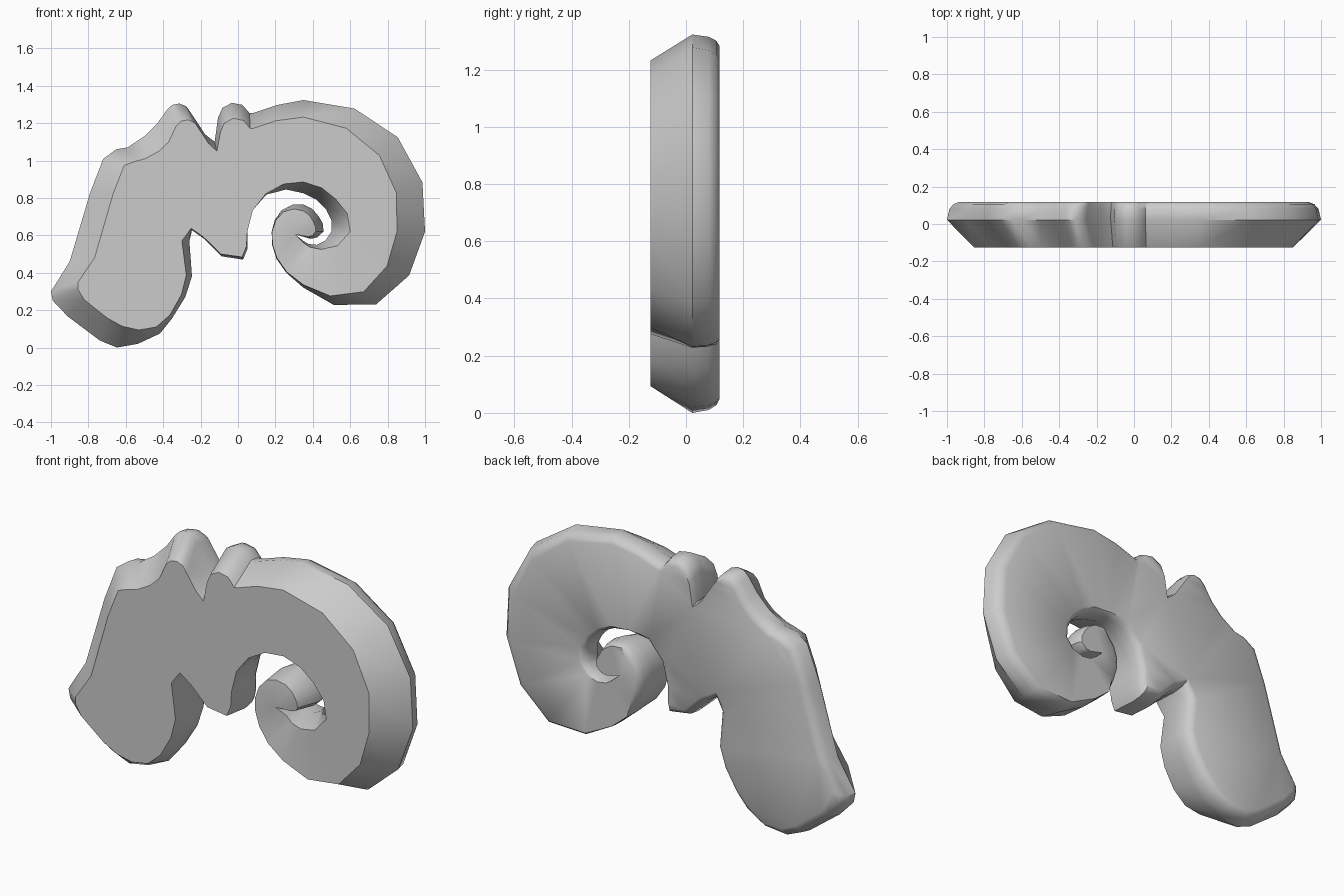
import bpy, bmesh
from math import radians, cos, sin
from mathutils import Vector

if "Cube" in bpy.data.objects:
    bpy.data.objects.remove(bpy.data.objects["Cube"])

outline = []   # (widest-section point, front-edge point) pairs, clockwise


def polar(cx, cz, r, deg):
    return Vector((cx + r * cos(radians(deg)), 0, cz + r * sin(radians(deg))))


def stretch(points, a, b):
    """Plain points; the front edge is shifted by a at the start, b at the end."""
    for i, p in enumerate(points):
        d = Vector(a).lerp(Vector(b), i / max(1, len(points) - 1))
        p = Vector((p[0], 0, p[1])) if len(p) == 2 else p
        outline.append((p, p + Vector((d.x, 0, d.y))))


def bump(cx, cz, r, start, end, a, b):
    """Rounded crest bump drawn as an arc."""
    stretch([polar(cx, cz, r, start + (end - start) * i / 4) for i in range(5)], a, b)


def refine(v):
    """Insert a smooth in-between value between all neighbours."""
    out = [v[0]]
    for i in range(len(v) - 1):
        before, after = v[max(i - 1, 0)], v[min(i + 2, len(v) - 1)]
        out += [(9 * (v[i] + v[i + 1]) - before - after) / 16, v[i + 1]]
    return out


def spiral(start, turn, radii, front_radii, sink):
    """Spiral with radii given every 45 degrees; sink recesses the front edge."""
    pairs = list(zip(refine(radii), refine(front_radii)))
    for i, (r, f) in enumerate(pairs):
        deg = start + turn * 22.5 * i
        front = polar(.35, .62, f, deg)
        front.y = sink(i / (len(pairs) - 1))
        outline.append((polar(.35, .62, r, deg), front))


# Outer side of the lobe, then the shoulder
stretch([(-1, .30), (-.90, .46), (-.79, .83), (-.72, 1.01), (-.65, 1.06)],
        (.145, .05), (.10, -.065))
stretch([(-.59, 1.07), (-.50, 1.13), (-.43, 1.20)], (.095, -.06), (.06, -.10))

# Two crest bumps with the notch between them
bump(-.32, 1.235, .07, 150, 20, (.05, -.085), (.045, -.09))
stretch([(-.176, 1.14), (-.125, 1.10)], (.02, -.05), (.012, -.05))
bump(-.02, 1.222, .087, 175, 22, (.012, -.08), (.005, -.085))
stretch([(.08, 1.253), (.21, 1.297)], (.005, -.08), (-.01, -.085))

# Outside of the horn, winding into the curl, and the bottom of its slot
spiral(90, -1,
       [.703, .713, .65, .55, .30, .205, .17, .163, .145, .115, .107, .055],
       [.612, .575, .50, .455, .285, .20, .168, .15, .11, .075, .065, .04],
       lambda t: .05 * max(0, t - .4))
stretch([(.305, .605)], (0, 0), (0, 0))

# Inner wall of the horn, unwinding from the slot
spiral(-90, 1,
       [.05, .10, .15, .17, .205, .28, .30],
       [.06, .135, .25, .245, .265, .285, .30],
       lambda t: .03 * max(0, 1 - 4 * t))

# Hanging tab
stretch([(.05, .525), (.027, .47), (-.086, .487), (-.18, .58), (-.246, .627)],
        (-.005, .015), (-.005, .01))

# Inner side of the lobe, then its foot
stretch([(-.26, .57), (-.246, .38), (-.283, .268), (-.353, .155)],
        (-.04, 0), (-.01, .02))
stretch([(-.417, .075), (-.535, .02), (-.647, 0)], (-.02, .035), (.03, .113))
stretch([(-.738, .037), (-.91, .166), (-.99, .25)], (.04, .12), (.135, .06))

# Loft sections from front to back: depth, share of the shift to the front edge
bm = bmesh.new()
rings = []
n = len(outline)
for depth, share in ((-.125, 1), (.022, 0), (.08, .09), (.106, .24), (.118, .45)):
    ring = []
    for i, (middle, front) in enumerate(outline):
        p = middle.lerp(front, share)
        p.y = depth + (front.y if share == 1 else 0)
        # Straight-sided edges are still rounded over at the back
        if depth > .05 and middle.x < .25 and (front - middle).length < .06 \
                and middle.z < 1:
            along = (outline[(i + 1) % n][0] - outline[i - 1][0]).normalized()
            p += Vector((along.z, 0, -along.x)) * .08 * share
        ring.append(bm.verts.new(p))
    rings.append(ring)

for r0, r1 in zip(rings, rings[1:]):
    for i in range(n):
        j = (i + 1) % n
        bm.faces.new((r0[i], r0[j], r1[j], r1[i]))

# Front and back faces
caps = [bm.faces.new(rings[0]), bm.faces.new(rings[-1])]
bmesh.ops.recalc_face_normals(bm, faces=bm.faces)
bm.normal_update()
bmesh.ops.triangulate(bm, faces=caps, quad_method='BEAUTY', ngon_method='BEAUTY')
bmesh.ops.recalc_face_normals(bm, faces=bm.faces)

mesh = bpy.data.meshes.new("scroll_ornament")
bm.to_mesh(mesh)
bm.free()
ornament = bpy.data.objects.new("scroll_ornament", mesh)
bpy.context.collection.objects.link(ornament)
bpy.context.view_layer.objects.active = ornament
ornament.select_set(True)
bpy.ops.object.shade_smooth_by_angle(angle=radians(41))
